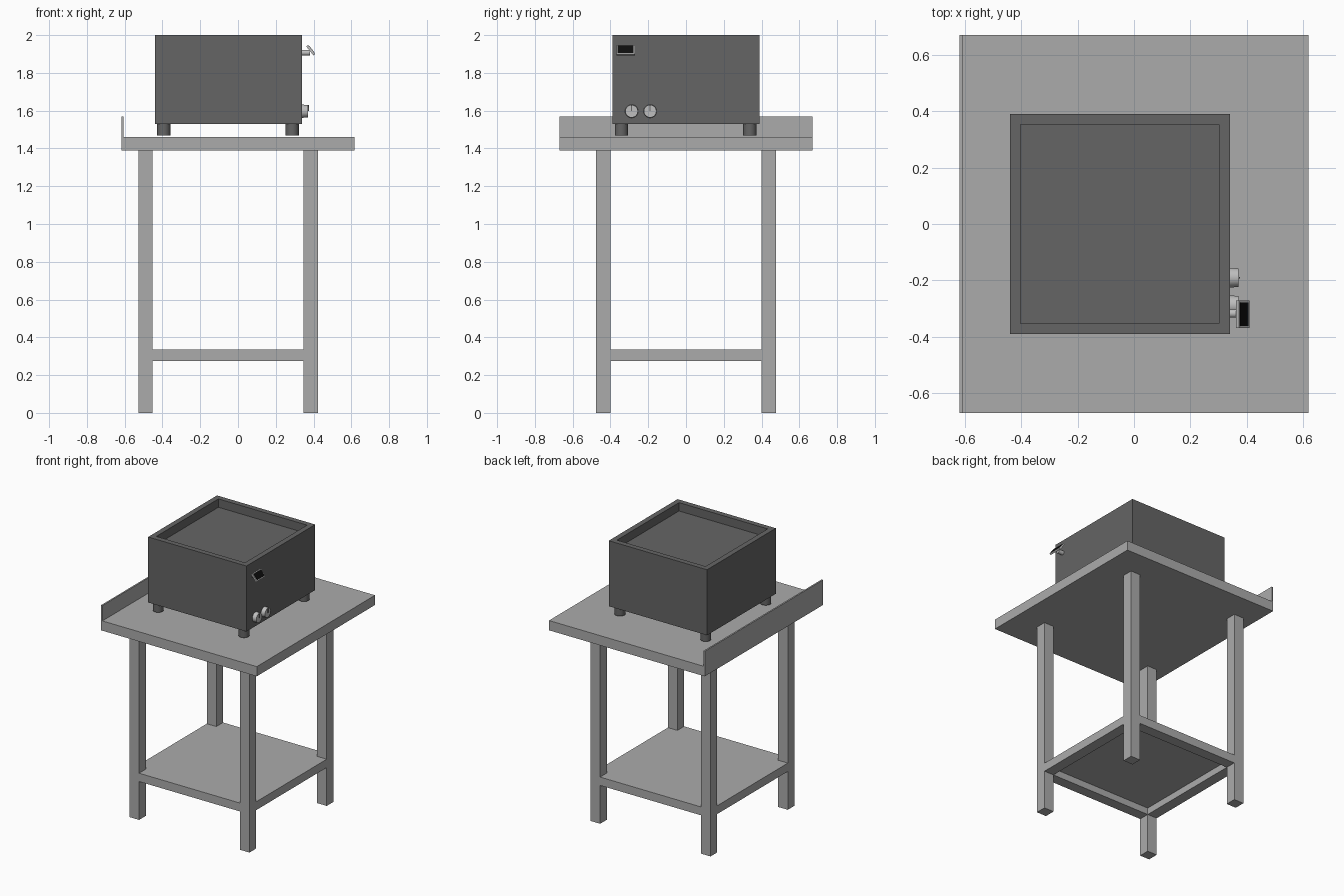
import bpy, bmesh, math
from mathutils import Matrix, Vector

if "Cube" in bpy.data.objects:
    bpy.data.objects.remove(bpy.data.objects["Cube"])


def material(name, value):
    m = bpy.data.materials.new(name)
    m.use_nodes = True
    color = (value, value, value, 1)
    m.diffuse_color = color
    m.node_tree.nodes["Principled BSDF"].inputs["Base Color"].default_value = color
    return m


steel = material("brushed steel", 0.41)
charcoal = material("charcoal casing", 0.13)
silver = material("silver knob", 0.52)
black = material("black screen", 0.004)


def finish(name, bm, mat):
    me = bpy.data.meshes.new(name)
    bm.to_mesh(me)
    bm.free()
    me.materials.append(mat)
    ob = bpy.data.objects.new(name, me)
    bpy.context.collection.objects.link(ob)
    return ob


def box(name, lo, hi, mat):
    lo, hi = Vector(lo), Vector(hi)
    bm = bmesh.new()
    bmesh.ops.create_cube(bm, size=1, matrix=Matrix.Translation((lo + hi) / 2)
                          @ Matrix.Diagonal((hi - lo).to_4d()))
    return finish(name, bm, mat)


def cylinder(name, center, radius, depth, mat, axis="Z", bevel=0):
    bm = bmesh.new()
    turn = Matrix.Rotation(math.pi / 2, 4, "Y") if axis == "X" else Matrix()
    bmesh.ops.create_cone(bm, cap_ends=True, segments=32, radius1=radius,
                          radius2=radius - bevel, depth=depth,
                          matrix=Matrix.Translation(center) @ turn)
    for f in bm.faces:
        f.smooth = len(f.verts) == 4
    for e in bm.edges:
        e.smooth = e.calc_face_angle(0) < 0.6
    return finish(name, bm, mat)


# Table top with upstand along one side
box("table_top", (-0.618, -0.67, 1.39), (0.618, 0.67, 1.46), steel)
box("upstand", (-0.618, -0.67, 1.46), (-0.607, 0.67, 1.57), steel)

# Legs and shelf frame, centred on the same point
CX, OUT, INN = -0.052, 0.476, 0.40
for sx, side in ((-1, "right"), (1, "left")):
    xs = sorted((CX + sx * INN, CX + sx * OUT))
    box(side + "_shelf_rail", (xs[0], -INN, 0.275), (xs[1], INN, 0.335), steel)
    for sy, end in ((-1, "front"), (1, "back")):
        ys = sorted((sy * INN, sy * OUT))
        box(f"{end}_{side}_leg", (xs[0], ys[0], 0), (xs[1], ys[1], 1.39), steel)
for sy, end in ((-1, "front"), (1, "back")):
    ys = sorted((sy * INN, sy * OUT))
    box(end + "_shelf_rail", (CX - INN, ys[0], 0.275), (CX + INN, ys[1], 0.335), steel)
box("shelf_panel", (CX - INN, -INN, 0.323), (CX + INN, INN, 0.335), steel)

# Casing with a sunken tray in the top
casing = box("casing", (-0.44, -0.39, 1.53), (0.34, 0.39, 2.0), charcoal)
bm = bmesh.new()
bm.from_mesh(casing.data)
top = max(bm.faces, key=lambda f: f.calc_center_median().z)
bmesh.ops.inset_region(bm, faces=[top], thickness=0.054)
walls = bmesh.ops.extrude_discrete_faces(bm, faces=[top])
bmesh.ops.translate(bm, verts=walls["faces"][0].verts, vec=(0, 0, -0.06))
bm.to_mesh(casing.data)
bm.free()

# Feet
for x in (-0.393, 0.287):
    for y in (-0.342, 0.338):
        cylinder("foot", (x, y, 1.4995), 0.035, 0.061, charcoal)

# Control knobs with pointer marks
for y in (-0.288, -0.19):
    cylinder("knob", (0.355, y, 1.597), 0.035, 0.03, silver, "X", 0.002)
    box("knob_pointer", (0.365, y - 0.003, 1.597), (0.375, y + 0.003, 1.629), charcoal)

# Tilted display on a short stalk
cylinder("display_stalk", (0.358, -0.317, 1.907), 0.015, 0.045, silver, "X")
tilt = Matrix.Translation((0.385, -0.32, 1.92)) @ Matrix.Rotation(math.radians(52), 4, "Y")
panel = box("display_panel", (-0.03, -0.049, -0.006), (0.03, 0.049, 0.006), silver)
screen = box("display_screen", (-0.024, -0.042, 0.006), (0.024, 0.042, 0.008), black)
for ob in (panel, screen):
    ob.matrix_world = tilt
